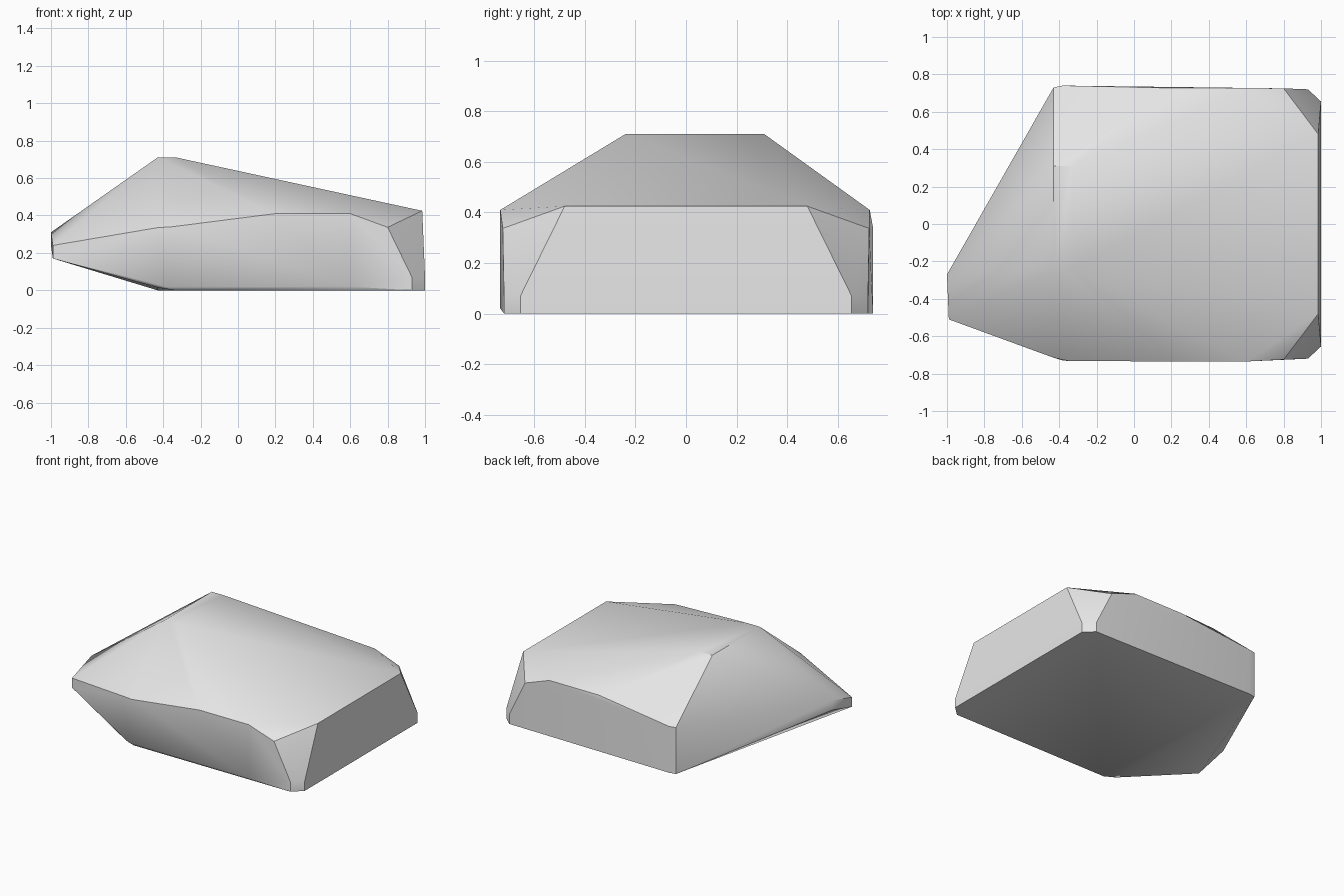
import bpy
import bmesh
import math

# Remove the default cube only
default_cube = bpy.data.objects.get("Cube")
if default_cube:
    bpy.data.objects.remove(default_cube, do_unlink=True)


def make_material(name, colour):
    material = bpy.data.materials.new(name)
    material.use_nodes = True
    material.diffuse_color = colour
    shader = material.node_tree.nodes["Principled BSDF"]
    shader.inputs["Base Color"].default_value = colour
    return material


def make_hull(name, corners, material):
    """Wrap a chiselled stone surface tightly around its corner points."""
    mesh = bpy.data.meshes.new(name)
    stone = bmesh.new()
    for corner in corners:
        stone.verts.new(corner)
    result = bmesh.ops.convex_hull(stone, input=stone.verts[:])
    spare = [item for item in result["geom_interior"] + result["geom_unused"]
             if isinstance(item, bmesh.types.BMVert) and item.is_valid]
    bmesh.ops.delete(stone, geom=list(set(spare)), context="VERTS")
    bmesh.ops.recalc_face_normals(stone, faces=stone.faces[:])
    stone.to_mesh(mesh)
    stone.free()
    mesh.materials.append(material)
    created = bpy.data.objects.new(name, mesh)
    bpy.context.collection.objects.link(created)
    return created


corners = []

# Narrow flat crest
for x in (-.43, -.33):
    for y in (-.24, .31):
        corners.append((x, y, .71))

# Broad end wall with cut corners, the same on both sides
for side in (-1, 1):
    corners.append((.985, side * .48, .425))
    corners.append((.8, side * .725, .337))
    for z in (0, .07):
        corners.append((1, side * .655, z))
        corners.append((.93, side * .72, z))

# Long front wall: upper rim, then the thin undercut at its foot
corners += [(.6, -.735, .41), (.2, -.735, .41), (-.35, -.732, .34), (-.43, -.715, .335)]
corners += [(.6, -.735, .02), (-.38, -.73, .018)]
corners += [(-.34, -.72, 0), (-.43, -.7, .015)]

# Long back wall
corners += [(.6, .727, .41), (.2, .727, .41)]
for z in (0, .34):
    corners += [(-.38, .74, z), (-.43, .73, z)]

# Slanted blunt tip
for lift in (0, .07):
    corners.append((-1, -.27, .24 + lift))
    corners.append((-.99, -.51, .17 + lift))

# Finished boulder
grey = make_material("stone grey", (.8, .8, .8, 1))
boulder = make_hull("boulder", corners, grey)
bpy.ops.object.select_all(action="DESELECT")
boulder.select_set(True)
bpy.context.view_layer.objects.active = boulder
bpy.ops.object.shade_smooth_by_angle(angle=math.radians(34))
